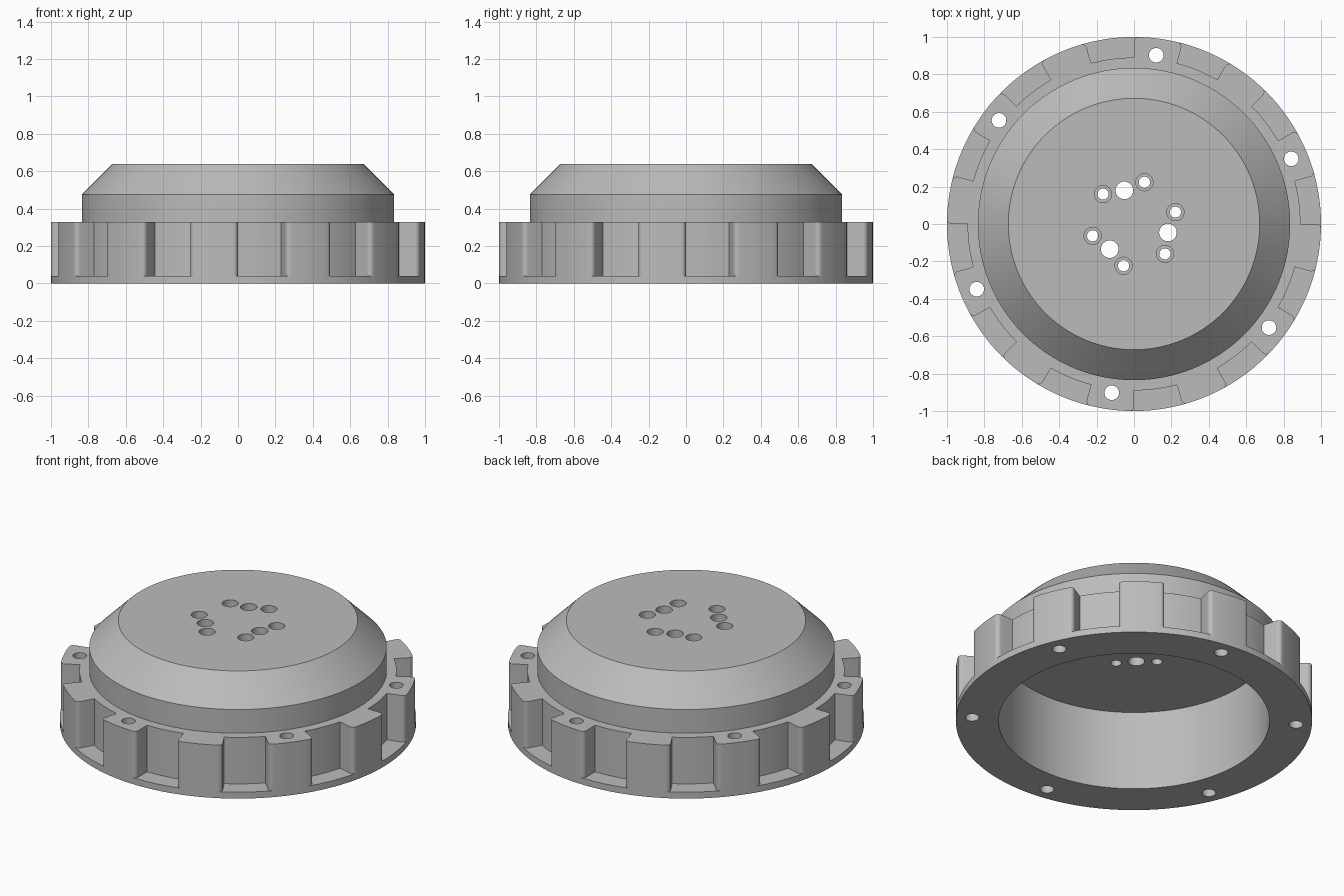
import bpy, bmesh
from math import sin, cos, pi, radians

cube = bpy.data.objects.get("Cube")
if cube:
    bpy.data.objects.remove(cube, do_unlink=True)

grey = bpy.data.materials.new("machined grey")
grey.use_nodes = True
colour = (0.5, 0.5, 0.5, 1)
grey.diffuse_color = colour
grey.node_tree.nodes["Principled BSDF"].inputs["Base Color"].default_value = colour


def polar(r, a):
    return (r * cos(a), r * sin(a))


def circle(r, centre=(0, 0), n=32):
    return [(centre[0] + r * cos(2 * pi * i / n), centre[1] + r * sin(2 * pi * i / n)) for i in range(n)]


def loft(bm, rings):
    """Skin a stack of (outline, height) rings and cap both ends."""
    loops = [[bm.verts.new((x, y, z)) for x, y in outline] for outline, z in rings]
    for low, high in zip(loops, loops[1:]):
        n = len(low)
        for i in range(n):
            j = (i + 1) % n
            bm.faces.new((low[i], low[j], high[j], high[i]))
    bm.faces.new(loops[0][::-1])
    bm.faces.new(loops[-1])


def make_object(name, solids):
    bm = bmesh.new()
    for rings in solids:
        loft(bm, rings)
    bmesh.ops.recalc_face_normals(bm, faces=bm.faces)
    mesh = bpy.data.meshes.new(name)
    bm.to_mesh(mesh)
    bm.free()
    mesh.materials.append(grey)
    ob = bpy.data.objects.new(name, mesh)
    bpy.context.collection.objects.link(ob)
    return ob


def notch_outline(start, width=radians(15), floor=0.89, fillet=0.025):
    """Sector cut into the rim, flaring where it meets the outer wall."""
    steps = 6
    pts = [polar(floor, start + width * i / 8) for i in range(9)]
    flare = []
    for i in range(steps + 1):
        t = pi / 2 * i / steps
        flare.append((1 - fillet + fillet * sin(t), fillet * (1 - cos(t))))
    flare.append((1.06, fillet))
    pts += [polar(r, start + width + d) for r, d in flare]
    pts += [polar(r, start - d) for r, d in reversed(flare)]
    return pts


# Housing: flanged cap with chamfered top and open bore beneath
profile = [(0.76, 0.494), (0.76, 0), (1, 0), (1, 0.328),
           (0.835, 0.328), (0.835, 0.475), (0.672, 0.638)]
housing = make_object("housing", [[(circle(r, n=144), z) for r, z in profile]])

# Rim notches
notches = [[(notch_outline(radians(30 * k)), z) for z in (0.04, 0.45)] for k in range(12)]

# Bolt holes in the rim and plain or stepped holes in the top
holes = []
for k in range(6):
    rim = circle(0.039, polar(0.91, radians(22.5 + 60 * k)))
    holes.append([(rim, -0.1), (rim, 0.45)])
    c = polar(0.23, radians(16 + 60 * k))
    small, wide = circle(0.03, c), circle(0.046, c)
    holes.append([(small, 0.4), (small, 0.54), (wide, 0.54), (wide, 0.8)])
for k in range(3):
    plain = circle(0.047, polar(0.187, radians(106 + 120 * k)))
    holes.append([(plain, 0.4), (plain, 0.8)])

bpy.ops.object.select_all(action='DESELECT')
housing.select_set(True)
bpy.context.view_layer.objects.active = housing
for name, solids in (("notch_cutter", notches), ("hole_cutter", holes)):
    cutter = make_object(name, solids)
    cutter.hide_render = True
    cut = housing.modifiers.new(name, 'BOOLEAN')
    cut.operation = 'DIFFERENCE'
    cut.solver = 'EXACT'
    cut.object = cutter
    bpy.ops.object.modifier_apply(modifier=cut.name)
    bpy.data.objects.remove(cutter, do_unlink=True)

bpy.ops.object.shade_smooth_by_angle(angle=radians(30))
